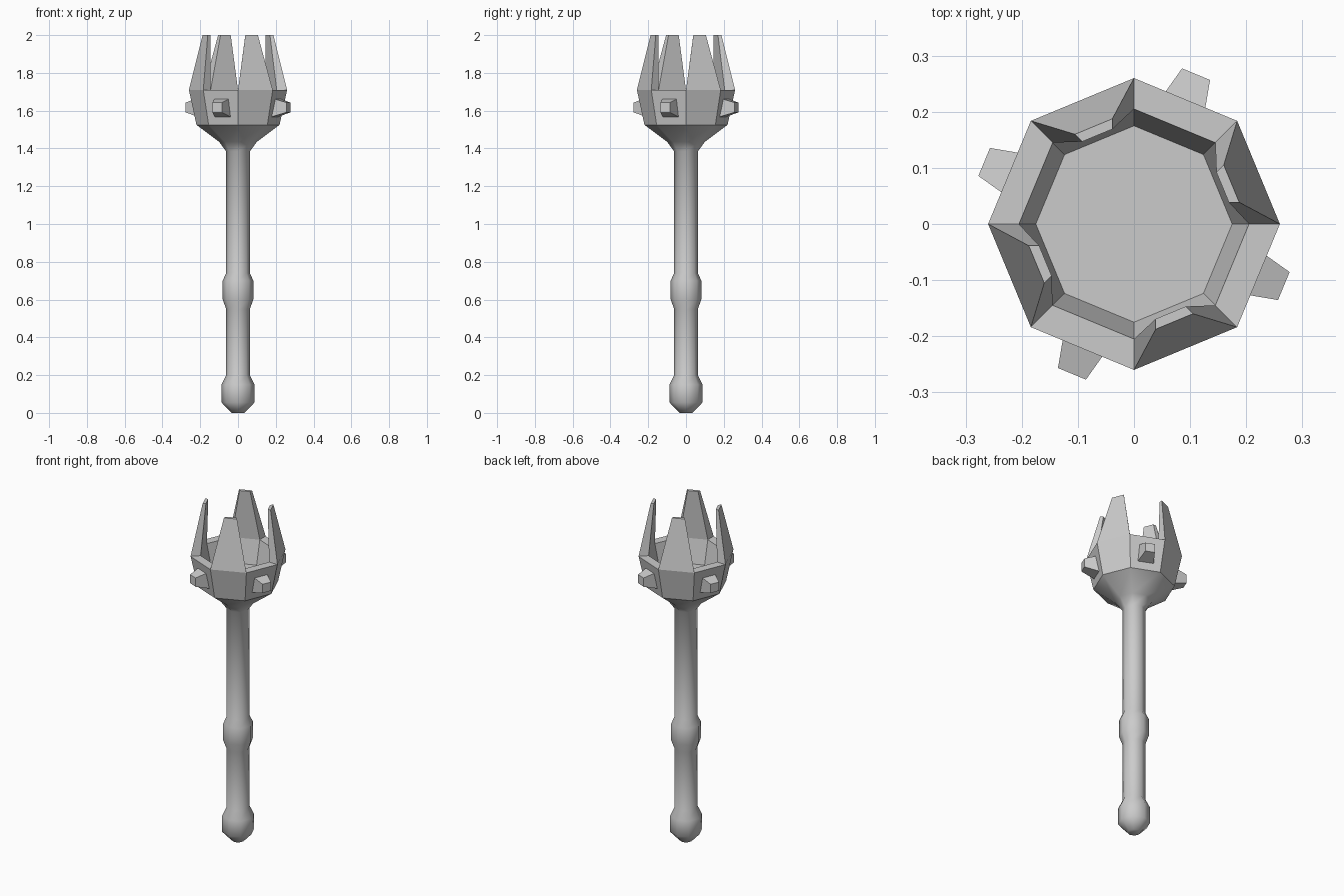
import bpy, bmesh
from math import sin, cos, pi, radians
from mathutils import Matrix

if "Cube" in bpy.data.objects:
    bpy.data.objects.remove(bpy.data.objects["Cube"])

N = 8


def ring(bm, r, z):
    return [bm.verts.new((r * cos(2 * pi * i / N), r * sin(2 * pi * i / N), z)) for i in range(N)]


def bridge(bm, a, b, skip=()):
    for i in range(N):
        if i not in skip:
            j = (i + 1) % N
            bm.faces.new((a[i], a[j], b[j], b[i]))


def finish(bm, name, smooth=None):
    bmesh.ops.recalc_face_normals(bm, faces=bm.faces)
    me = bpy.data.meshes.new(name)
    bm.to_mesh(me)
    bm.free()
    ob = bpy.data.objects.new(name, me)
    bpy.context.collection.objects.link(ob)
    if smooth:
        bpy.ops.object.select_all(action='DESELECT')
        ob.select_set(True)
        bpy.context.view_layer.objects.active = ob
        bpy.ops.object.shade_smooth_by_angle(angle=radians(smooth))
    return ob


# Handle: pommel, grip swelling, shaft and flared neck, one eight-sided profile
profile = [(0.035, 0.0), (0.087, 0.055), (0.087, 0.15), (0.063, 0.2), (0.063, 0.55),
           (0.081, 0.6), (0.081, 0.7), (0.063, 0.74), (0.063, 1.385), (0.1, 1.435), (0.22, 1.525)]
bm = bmesh.new()
rings = [ring(bm, r, z) for r, z in profile]
for a, b in zip(rings, rings[1:]):
    bridge(bm, a, b)
bm.faces.new(rings[0])
finish(bm, "handle", 50)

# Head: hollow octagonal cup, every second side rising into a prong
bm = bmesh.new()
low, outer = ring(bm, 0.22, 1.525), ring(bm, 0.26, 1.71)
inner, floor = ring(bm, 0.205, 1.71), ring(bm, 0.175, 1.57)
bridge(bm, low, outer)
bridge(bm, outer, inner, skip=(0, 2, 4, 6))
bridge(bm, inner, floor)
bm.faces.new(floor)
for i in range(0, N, 2):
    base = [outer[i], outer[i + 1], inner[i + 1], inner[i]]
    rot = Matrix.Rotation(pi / 8 + i * pi / 4, 3, 'Z')
    tip = []
    for r, t in ((0.188, -0.036), (0.188, 0.036), (0.171, 0.029), (0.171, -0.029)):
        v = bm.verts.new((r, t, 2.0))
        v.co = rot @ v.co
        tip.append(v)
    for k in range(4):
        m = (k + 1) % 4
        bm.faces.new((base[k], base[m], tip[m], tip[k]))
    bm.faces.new(tip)
finish(bm, "head")

# Studs: tapered blocks on the sides between the prongs
for n in range(4):
    bm = bmesh.new()
    rot = Matrix.Rotation(pi * 3 / 8 + n * pi / 2, 3, 'Z')
    loops = []
    for r, w, h in ((0.21, 0.045, 0.05), (0.289, 0.027, 0.026)):
        loop = [bm.verts.new((r, sy * w, 1.617 + sz * h))
                for sy, sz in ((-1, -1), (1, -1), (1, 1), (-1, 1))]
        loops.append(loop)
    for k in range(4):
        m = (k + 1) % 4
        bm.faces.new((loops[0][k], loops[0][m], loops[1][m], loops[1][k]))
    bm.faces.new(loops[0])
    bm.faces.new(loops[1])
    bmesh.ops.rotate(bm, verts=bm.verts, cent=(0, 0, 0), matrix=rot)
    finish(bm, "stud_%d" % (n + 1))
